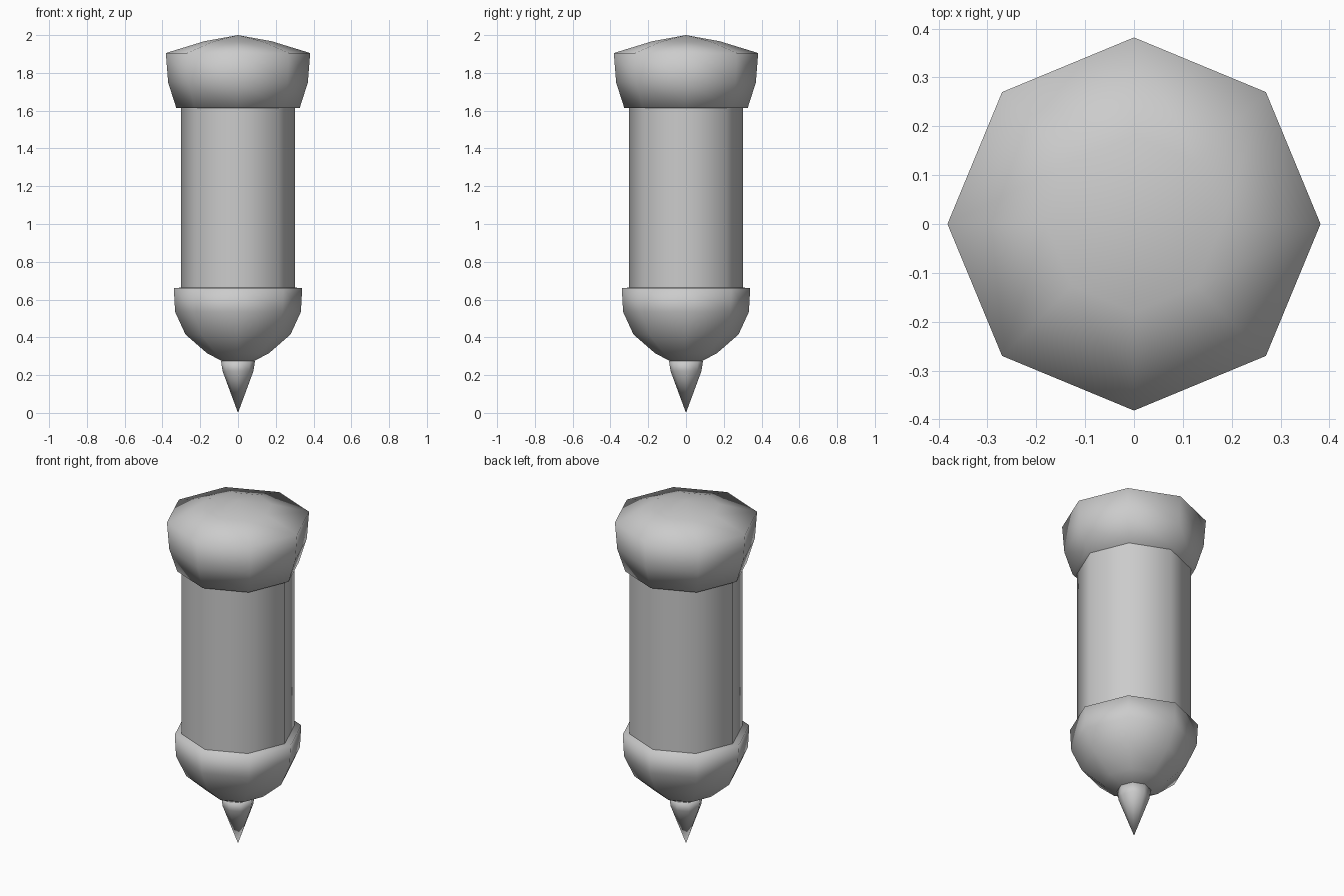
import bpy, bmesh, math

if "Cube" in bpy.data.objects:
    bpy.data.objects.remove(bpy.data.objects["Cube"])

SIDES = 8

grey = bpy.data.materials.new("plain grey")
grey.diffuse_color = (0.6, 0.6, 0.6, 1)
grey.use_nodes = True
grey.node_tree.nodes["Principled BSDF"].inputs["Base Color"].default_value = grey.diffuse_color


def lathe(name, profile):
    """Revolve (radius, z) points, top to bottom, into a smooth eight-sided solid."""
    bm = bmesh.new()
    rings = []
    for r, z in profile:
        if r == 0:
            rings.append([bm.verts.new((0, 0, z))] * SIDES)
        else:
            rings.append([bm.verts.new((r * math.cos(a), r * math.sin(a), z))
                          for a in (2 * math.pi * i / SIDES for i in range(SIDES))])
    for upper, lower in zip(rings, rings[1:]):
        for i in range(SIDES):
            j = (i + 1) % SIDES
            corners = [upper[i], lower[i], lower[j], upper[j]]
            bm.faces.new(list(dict.fromkeys(corners)))
    # close open ends
    if profile[0][0] > 0:
        bm.faces.new(rings[0])
    if profile[-1][0] > 0:
        bm.faces.new(rings[-1][::-1])
    bmesh.ops.recalc_face_normals(bm, faces=bm.faces)
    for f in bm.faces:
        f.smooth = True
    mesh = bpy.data.meshes.new(name)
    bm.to_mesh(mesh)
    bm.free()
    mesh.materials.append(grey)
    obj = bpy.data.objects.new(name, mesh)
    bpy.context.collection.objects.link(obj)
    return obj


# Domed cap with a flat underside
lathe("top_cap", [(0, 2.0), (0.18, 1.967), (0.382, 1.905), (0.37, 1.75),
                  (0.327, 1.615), (0, 1.615)])

# Straight shaft, its ends hidden in the cap and the bowl
shaft = lathe("shaft", [(0.303, 1.64), (0.303, 0.64)])
for face in shaft.data.polygons:
    if abs(face.normal.z) > 0.5:
        face.use_smooth = False
shaft.data.set_sharp_from_angle(angle=math.radians(60))

# Rounded bowl under the shaft
lathe("lower_bowl", [(0, 0.668), (0.34, 0.662), (0.333, 0.535), (0.278, 0.415),
                     (0.163, 0.315), (0.085, 0.275), (0, 0.275)])

# Pointed tip
lathe("tip", [(0, 0.28), (0.09, 0.275), (0.082, 0.222), (0, 0.0)])
